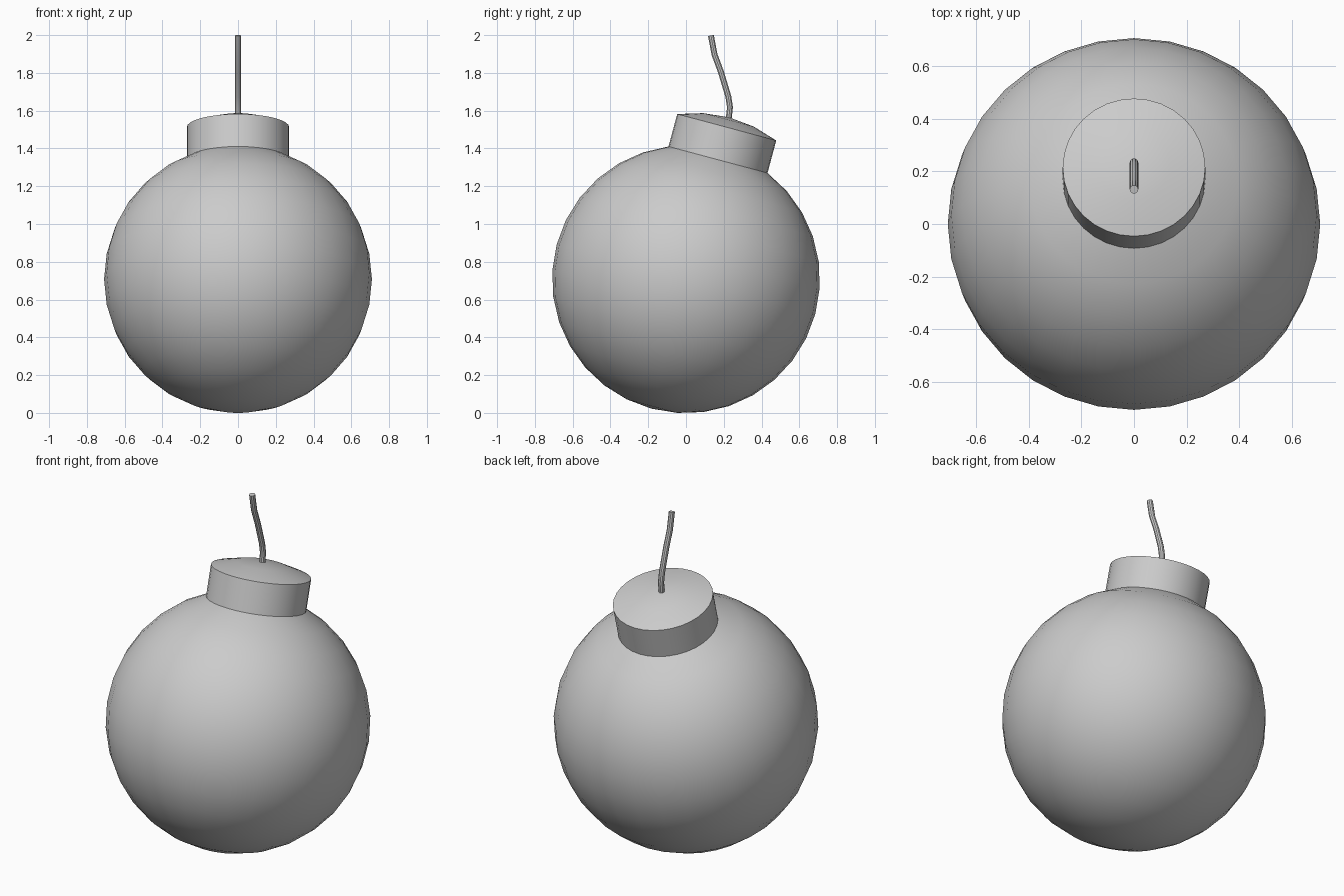
import bpy, bmesh
from math import sin, cos, pi, radians

if "Cube" in bpy.data.objects:
    bpy.data.objects.remove(bpy.data.objects["Cube"])

R = 0.709          # ball radius
CZ = 0.7075        # ball centre height
LIFT = 0.178       # neck length, pulled out of the ball's top
SEG, RINGS = 32, 16
TILT = radians(-15)


def lathe(name, profile):
    """Spin (radius, height) points round the tilted axis through the ball centre."""
    bm = bmesh.new()
    verts = [bm.verts.new((r, 0, h)) for r, h in profile]
    edges = [bm.edges.new(p) for p in zip(verts, verts[1:])]
    bmesh.ops.spin(bm, geom=verts + edges, cent=(0, 0, 0), axis=(0, 0, 1),
                   angle=2 * pi, steps=SEG, use_duplicate=False)
    bmesh.ops.remove_doubles(bm, verts=bm.verts, dist=1e-4)
    bmesh.ops.recalc_face_normals(bm, faces=bm.faces)
    me = bpy.data.meshes.new(name)
    bm.to_mesh(me)
    bm.free()
    ob = bpy.data.objects.new(name, me)
    bpy.context.collection.objects.link(ob)
    ob.location = (0, 0, CZ)
    ob.rotation_euler = (TILT, 0, 0)
    return ob


def ring(i, lift=0.0):
    a = pi * i / RINGS
    return (R * sin(a) if 0 < i < RINGS else 0.0, R * cos(a) + lift)


# Ball, open where the neck starts
ball = lathe("ball", [ring(i) for i in range(2, RINGS + 1)])

# Neck with shallow domed top
neck = lathe("neck", [ring(2), ring(2, LIFT), ring(1, LIFT), ring(0, LIFT)])
# orient the open shells outward
for ob in (ball, neck):
    me = ob.data
    if sum(p.normal.dot(p.center) * p.area for p in me.polygons) < 0:
        me.flip_normals()

# Fuse: bent cord
path = [(0.222, 1.53), (0.227, 1.565), (0.233, 1.618), (0.224, 1.675),
        (0.185, 1.805), (0.151, 1.897), (0.132, 1.998)]
cu = bpy.data.curves.new("fuse", "CURVE")
cu.dimensions = "3D"
cu.bevel_depth = 0.0165
cu.bevel_resolution = 3
cu.use_fill_caps = True
sp = cu.splines.new("POLY")
sp.points.add(len(path) - 1)
for p, (y, z) in zip(sp.points, path):
    p.co = (0, y, z, 1)
fuse = bpy.data.objects.new("fuse", cu)
bpy.context.collection.objects.link(fuse)

# Convert the fuse to mesh and smooth everything, keeping rims crisp
bpy.ops.object.select_all(action="DESELECT")
fuse.select_set(True)
bpy.context.view_layer.objects.active = fuse
bpy.ops.object.convert(target="MESH")
for ob in (ball, neck):
    ob.select_set(True)
bpy.ops.object.shade_smooth_by_angle(angle=radians(30))
